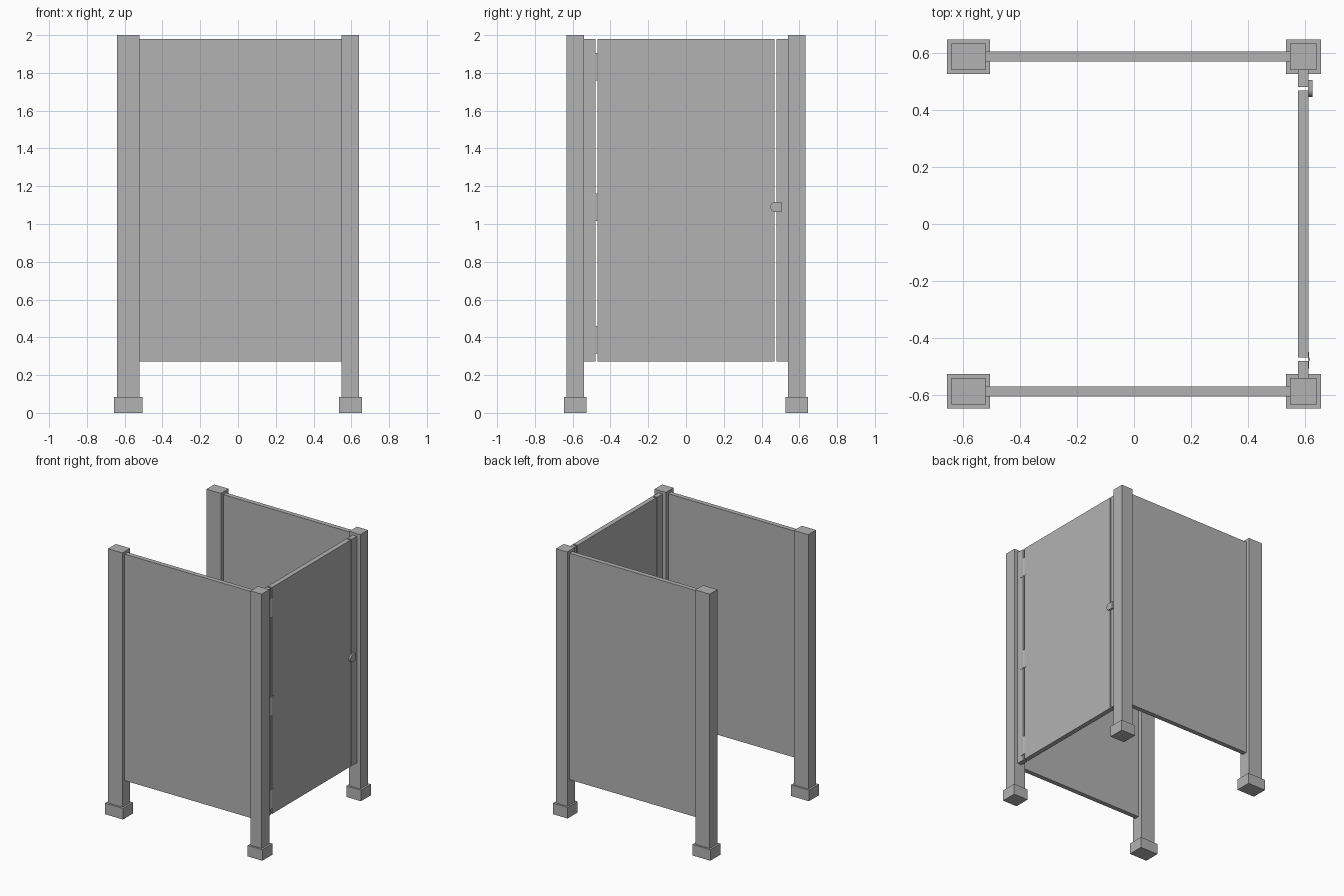
import bpy, bmesh, math

if "Cube" in bpy.data.objects:
    bpy.data.objects.remove(bpy.data.objects["Cube"])

# dark grey paint
paint = bpy.data.materials.new("dark_grey")
paint.diffuse_color = (0.45, 0.45, 0.45, 1)
paint.use_nodes = True
paint.node_tree.nodes["Principled BSDF"].inputs["Base Color"].default_value = paint.diffuse_color


def mesh_object(name, bm):
    bmesh.ops.recalc_face_normals(bm, faces=bm.faces)
    me = bpy.data.meshes.new(name)
    bm.to_mesh(me)
    bm.free()
    me.materials.append(paint)
    ob = bpy.data.objects.new(name, me)
    bpy.context.collection.objects.link(ob)
    return ob


def box(name, x, y, z):
    """Box from (min, max) pairs."""
    bm = bmesh.new()
    bmesh.ops.create_cube(bm, size=1)
    for v in bm.verts:
        for i, (a, b) in enumerate((x, y, z)):
            v.co[i] = (a + b) / 2 + v.co[i] * (b - a)
    return mesh_object(name, bm)


def prism(name, points, offset):
    """Solid made by sweeping a flat outline along an offset."""
    bm = bmesh.new()
    face = bm.faces.new([bm.verts.new(p) for p in points])
    ext = bmesh.ops.extrude_face_region(bm, geom=[face], use_keep_orig=True)
    bmesh.ops.translate(bm, vec=offset, verts=[
        g for g in ext["geom"] if isinstance(g, bmesh.types.BMVert)])
    ob = mesh_object(name, bm)
    ob.data.shade_smooth()
    ob.data.set_sharp_from_angle(angle=math.radians(35))
    return ob


def span(s, a, b):
    return tuple(sorted((s * a, s * b)))


PANEL_Z = (0.273, 1.98)
DOOR_X = (0.576, 0.612)

for side, s in (("front", -1), ("back", 1)):
    # posts and their shoes; the open-side posts are wider
    for pos, x0, x1, shoe_x in (
            ("open_end", -0.641, -0.521, (-0.656, -0.506)),
            ("door_end", 0.547, 0.641, (0.534, 0.656))):
        box(f"{side}_{pos}_post", (x0, x1), span(s, 0.541, 0.633), (0, 2))
        box(f"{side}_{pos}_shoe", shoe_x, span(s, 0.527, 0.647), (0, 0.083))
    # side walls
    box(f"{side}_wall_panel", (-0.53, 0.55), span(s, 0.570, 0.605), PANEL_Z)
    # narrow door jambs
    box(f"{side}_door_jamb", DOOR_X, span(s, 0.480, 0.545), PANEL_Z)

# door
box("door", DOOR_X, (-0.469, 0.469), PANEL_Z)

# hinges: thin leaves across the gap, swelling into a knuckle
for i, z in enumerate((0.388, 1.088, 1.833)):
    z0 = z - 0.073
    outline = [(0.611, -0.449, z0), (0.611, -0.507, z0), (0.614, -0.507, z0)]
    for k in range(13):
        t = -1 + k / 6
        bump = 0.5 + 0.5 * math.cos(math.pi * t)
        outline.append((0.614 + 0.004 * bump, -0.4745 + 0.009 * t, z0))
    outline.append((0.614, -0.449, z0))
    prism(f"hinge_{i}", outline, (0, 0, 0.146))

# latch: plate with a rounded end on the door side
y0, y1, zc, h = 0.446, 0.505, 1.09, 0.027
outline = [(0.611, y1, zc - h), (0.611, y1, zc + h)]
for k in range(9):
    a = math.pi / 2 + math.pi * k / 8
    outline.append((0.611, y0 + 0.024 + 0.024 * math.cos(a), zc + h * math.sin(a)))
prism("latch", outline, (0.015, 0, 0))
